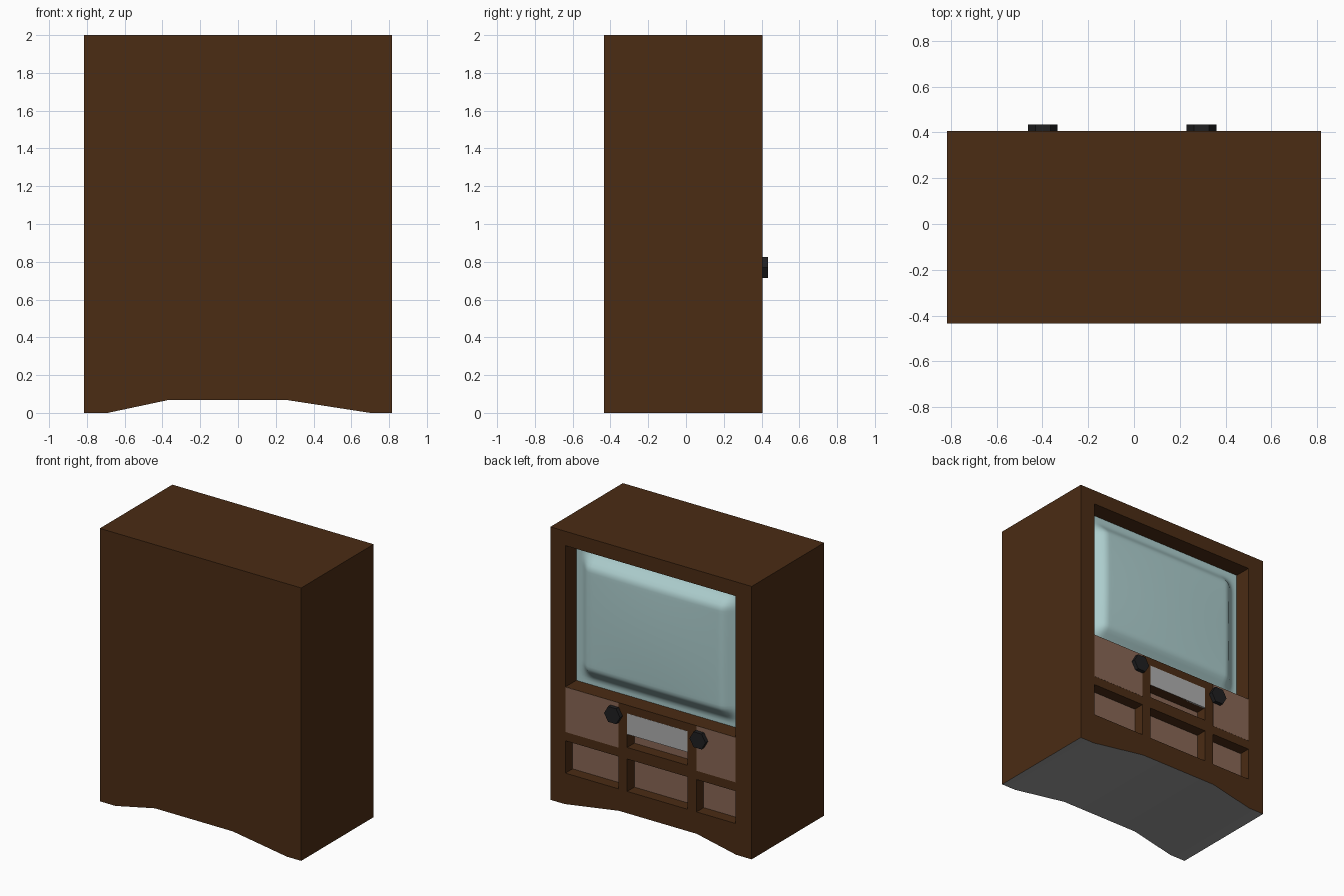
import bpy, bmesh, math
from mathutils import Matrix, Vector

if "Cube" in bpy.data.objects:
    bpy.data.objects.remove(bpy.data.objects["Cube"])

FRONT, BACK, HALF = 0.405, -0.434, 0.816


def material(name, rgb):
    m = bpy.data.materials.new(name)
    m.diffuse_color = (*rgb, 1)
    m.use_nodes = True
    m.node_tree.nodes["Principled BSDF"].inputs["Base Color"].default_value = m.diffuse_color
    return m


wood = material("wood", (0.07, 0.025, 0.007))
under = material("underside", (0.33, 0.33, 0.33))
panel = material("panel", (0.25, 0.135, 0.09))
glass = material("glass", (0.42, 0.62, 0.62))
metal = material("metal", (0.43, 0.43, 0.43))
black = material("black", (0.014, 0.014, 0.015))


def finish(bm, name, *mats):
    bmesh.ops.recalc_face_normals(bm, faces=bm.faces)
    me = bpy.data.meshes.new(name)
    bm.to_mesh(me)
    bm.free()
    for m in mats:
        me.materials.append(m)
    ob = bpy.data.objects.new(name, me)
    bpy.context.collection.objects.link(ob)
    return ob


def add_box(bm, x, y, z):
    mid = Vector([(a + b) / 2 for a, b in (x, y, z)])
    size = [b - a for a, b in (x, y, z)]
    bmesh.ops.create_cube(bm, size=1, matrix=Matrix.Translation(mid) @ Matrix.Diagonal((*size, 1)))


def box(name, x, y, z, mat):
    bm = bmesh.new()
    add_box(bm, x, y, z)
    return finish(bm, name, mat)


# column and row layout of the fascia
columns = {"left": (0.263, 0.694), "middle": (-0.296, 0.193), "right": (-0.685, -0.369)}
screen_x, screen_z = (-0.685, 0.694), (0.86, 1.895)
low_row, slot_row = (0.228, 0.465), (0.55, 0.647)
openings = [(n + "_lower", c, low_row) for n, c in columns.items()]
openings.append(("middle_slot", columns["middle"], slot_row))
floor_y = FRONT - 0.085
screen_y = FRONT - 0.128

# cabinet: front profile with arched base, extruded front to back
bm = bmesh.new()
outline = [(-HALF, 0), (-0.69, 0), (-0.37, 0.068), (0.26, 0.068), (0.70, 0), (HALF, 0), (HALF, 2), (-HALF, 2)]
face = bm.faces.new([bm.verts.new((x, BACK, z)) for x, z in outline])
ext = bmesh.ops.extrude_face_region(bm, geom=[face])
bmesh.ops.translate(bm, verts=[v for v in ext["geom"] if isinstance(v, bmesh.types.BMVert)],
                    vec=(0, FRONT - BACK, 0))
bmesh.ops.recalc_face_normals(bm, faces=bm.faces)
for f in bm.faces:
    f.normal_update()
    if f.normal.z < -0.5:
        f.material_index = 1
cabinet = finish(bm, "cabinet", wood, under)

# cut the screen recess and the small compartments
bm = bmesh.new()
add_box(bm, screen_x, (screen_y, FRONT + 0.1), screen_z)
for _, x, z in openings:
    add_box(bm, x, (floor_y, FRONT + 0.1), z)
cutter = finish(bm, "recess_cutter", wood)
cutter.hide_render = True
mod = cabinet.modifiers.new("recesses", "BOOLEAN")
mod.operation, mod.solver, mod.object = "DIFFERENCE", "EXACT", cutter
bpy.context.view_layer.objects.active = cabinet
cabinet.select_set(True)
bpy.ops.object.modifier_apply(modifier=mod.name)
bpy.data.objects.remove(cutter)
bpy.ops.object.shade_smooth_by_angle(angle=math.radians(30))

# compartment backs and flush upper panels
for name, x, z in openings:
    box(name + "_back_panel", x, (floor_y - 0.01, floor_y + 0.002), z, panel)
for side in ("left", "right"):
    box(side + "_upper_panel", columns[side], (FRONT - 0.01, FRONT + 0.001), (0.53, 0.859), panel)
box("display_plate", columns["middle"], (FRONT - 0.01, FRONT + 0.001), (0.647, 0.80), metal)


# bulging screen: narrow flat rim, steep rounded shoulder, nearly flat face
def shoulder(s):
    t = min(max((s - 0.03) / 0.13, 0), 1)
    return t * t * (3 - 2 * t)


bm = bmesh.new()
bmesh.ops.create_grid(bm, x_segments=64, y_segments=48, size=1)
cx, cz = sum(screen_x) / 2, sum(screen_z) / 2
hx, hz = (screen_x[1] - screen_x[0]) / 2, (screen_z[1] - screen_z[0]) / 2
for v in bm.verts:
    u, w = v.co.x, v.co.y
    rise = shoulder(hx * (1 - abs(u))) * shoulder(hz * (1 - abs(w)))
    dome = 0.075 + 0.02 * (1 - u * u) * (1 - w * w)
    v.co = (cx - u * hx, screen_y + 0.002 + dome * rise, cz + w * hz)
for f in bm.faces:
    f.smooth = True
screen = finish(bm, "screen", glass)
if screen.data.polygons[0].normal.y < 0:
    screen.data.flip_normals()

# six-sided knobs
for name, x in (("left_knob", 0.295), ("right_knob", -0.398)):
    bm = bmesh.new()
    place = (Matrix.Translation((x, FRONT + 0.012, 0.77)) @ Matrix.Rotation(math.pi / 2, 4, "X"))
    bmesh.ops.create_cone(bm, cap_ends=True, segments=6, radius1=0.065, radius2=0.065,
                          depth=0.036, matrix=place)
    # turn so that a corner points sideways
    if max(v.co.x for v in bm.verts) - x < 0.06:
        bmesh.ops.rotate(bm, verts=bm.verts, cent=(x, 0, 0.77),
                         matrix=Matrix.Rotation(math.pi / 6, 3, "Y"))
    finish(bm, name, black)
